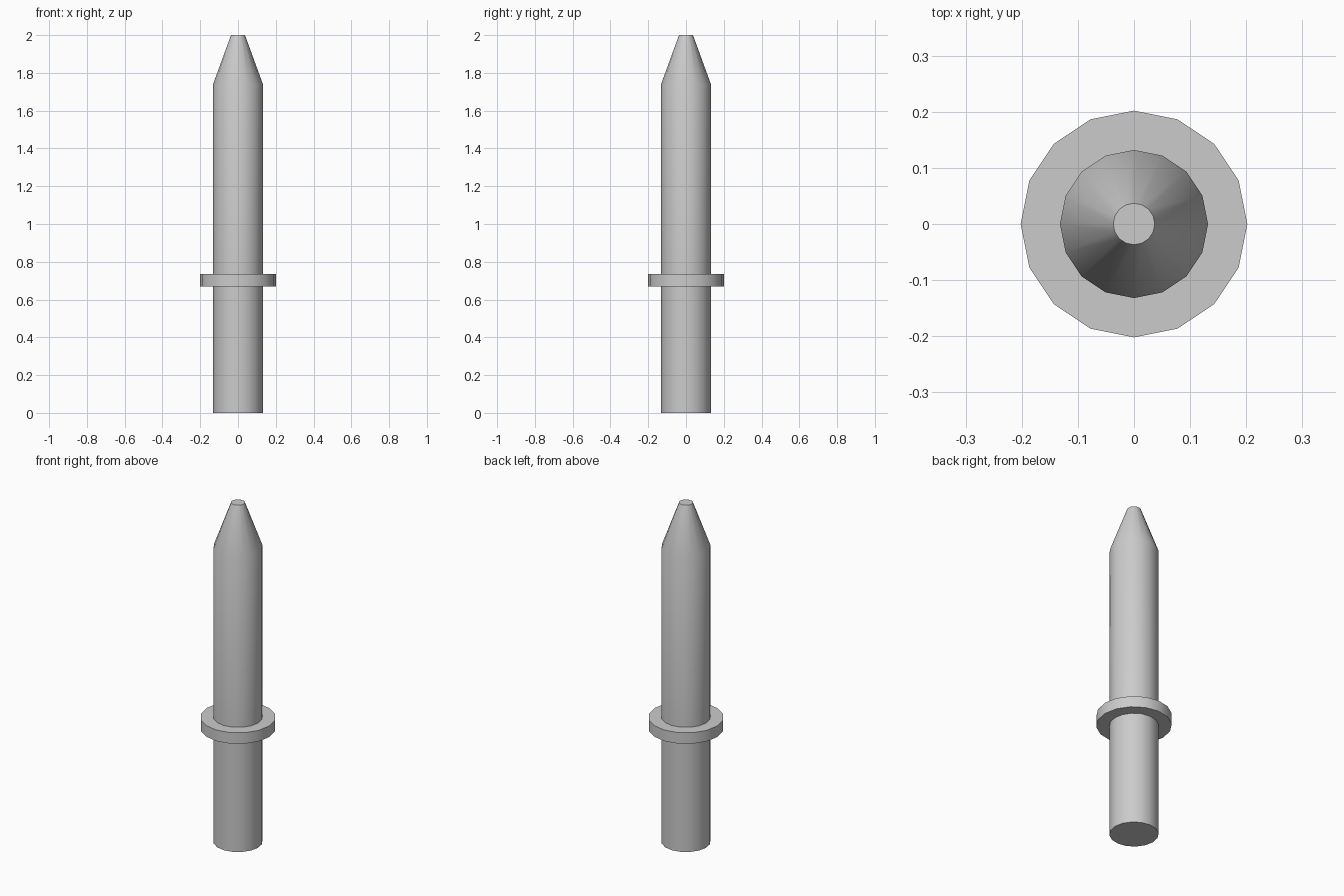
import bpy, bmesh, math

cube = bpy.data.objects.get("Cube")
if cube:
    bpy.data.objects.remove(cube, do_unlink=True)

SIDES = 16

# Single plain grey material
grey = bpy.data.materials.new("plain_grey")
grey.use_nodes = True
colour = (0.6, 0.6, 0.6, 1.0)
grey.diffuse_color = colour
grey.node_tree.nodes["Principled BSDF"].inputs["Base Color"].default_value = colour


def lathe(name, profile):
    """Closed solid of revolution from (radius, height) points."""
    bm = bmesh.new()
    rings = []
    for r, z in profile:
        rings.append([bm.verts.new((r * math.cos(2 * math.pi * i / SIDES),
                                    r * math.sin(2 * math.pi * i / SIDES), z))
                      for i in range(SIDES)])
    for low, high in zip(rings, rings[1:]):
        for i in range(SIDES):
            j = (i + 1) % SIDES
            bm.faces.new((low[i], low[j], high[j], high[i]))
    bm.faces.new(rings[0][::-1])
    bm.faces.new(rings[-1])
    bmesh.ops.recalc_face_normals(bm, faces=bm.faces)
    mesh = bpy.data.meshes.new(name)
    bm.to_mesh(mesh)
    bm.free()
    mesh.materials.append(grey)
    obj = bpy.data.objects.new(name, mesh)
    bpy.context.collection.objects.link(obj)
    bpy.ops.object.select_all(action='DESELECT')
    obj.select_set(True)
    bpy.context.view_layer.objects.active = obj
    bpy.ops.object.shade_smooth_by_angle(angle=math.radians(30))
    return obj


# Shaft with a stop collar and a tapered, blunt tip
lathe("collared_pin", [
    (0.132, 0.0), (0.132, 0.67),      # lower shaft
    (0.202, 0.67), (0.202, 0.735),    # collar
    (0.132, 0.735), (0.132, 1.74),    # upper shaft
    (0.037, 2.0),                     # tapered tip
])
